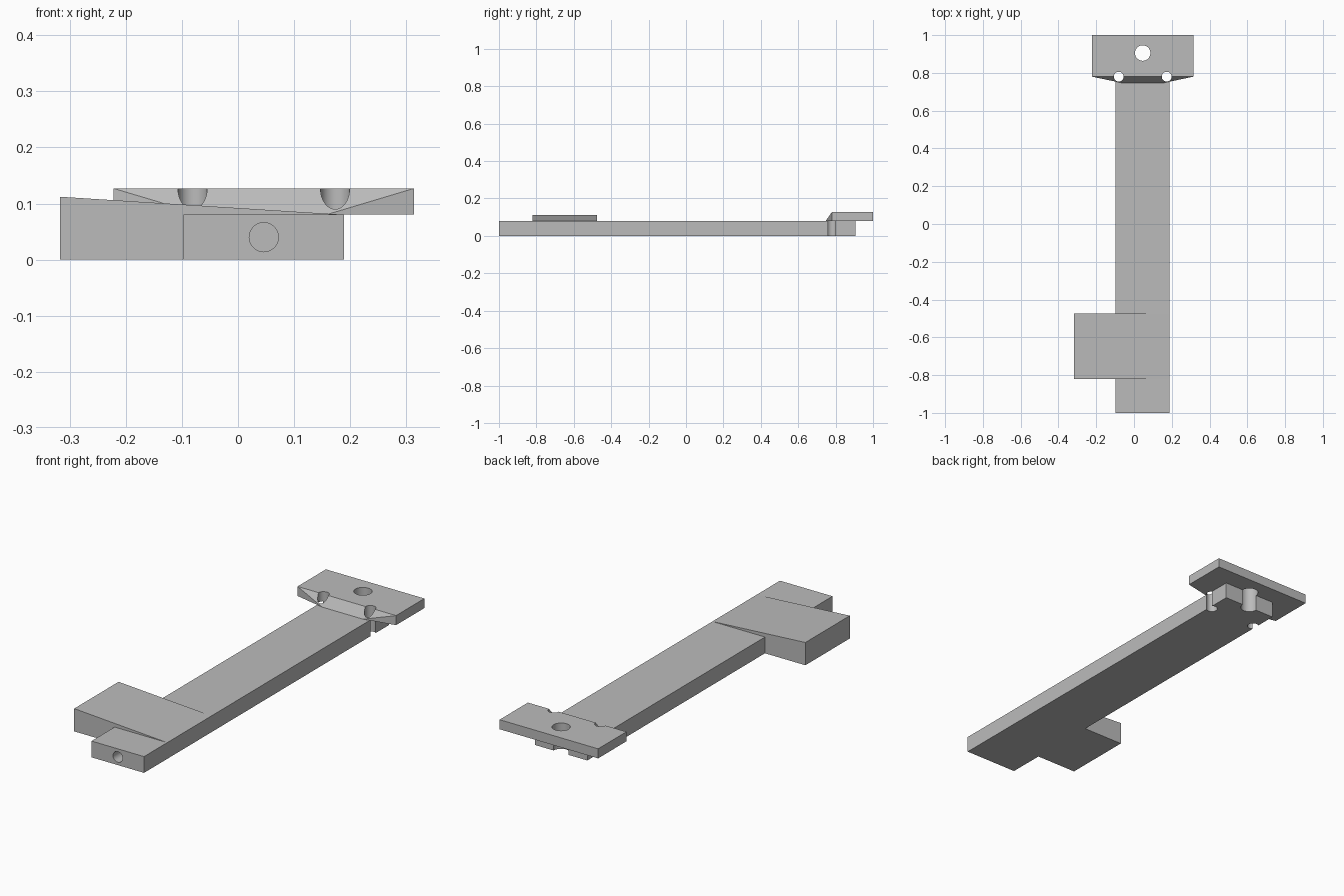
import bpy
import bmesh
from mathutils import Matrix, Vector

cube = bpy.data.objects.get("Cube")
if cube:
    bpy.data.objects.remove(cube, do_unlink=True)

grey = bpy.data.materials.new("plain grey")
grey.use_nodes = True
GREY = (0.5, 0.5, 0.5, 1.0)
grey.diffuse_color = GREY
grey.node_tree.nodes["Principled BSDF"].inputs["Base Color"].default_value = GREY

BAR_LEFT, BAR_RIGHT, BAR_TOP = 0.189, -0.097, 0.08
MID_X = (BAR_LEFT + BAR_RIGHT) / 2
BAR_END = 0.905


def finish(name, bm):
    bmesh.ops.recalc_face_normals(bm, faces=bm.faces)
    mesh = bpy.data.meshes.new(name)
    bm.to_mesh(mesh)
    bm.free()
    mesh.materials.append(grey)
    obj = bpy.data.objects.new(name, mesh)
    bpy.context.collection.objects.link(obj)
    return obj


def prism(name, profile, y0, y1):
    """Extrude an (x, z) profile along y."""
    bm = bmesh.new()
    face = bm.faces.new([bm.verts.new((x, y0, z)) for x, z in profile])
    out = bmesh.ops.extrude_face_region(bm, geom=[face])
    moved = [v for v in out["geom"] if isinstance(v, bmesh.types.BMVert)]
    bmesh.ops.translate(bm, verts=moved, vec=(0, y1 - y0, 0))
    return finish(name, bm)


def cylinder(name, centre, radius, depth, axis="Z"):
    bm = bmesh.new()
    turn = Matrix.Rotation(1.5707963, 4, "X") if axis == "Y" else Matrix()
    bmesh.ops.create_cone(bm, cap_ends=True, segments=48, radius1=radius,
                          radius2=radius, depth=depth,
                          matrix=Matrix.Translation(centre) @ turn)
    obj = finish(name, bm)
    obj.hide_render = True
    return obj


def drill(obj, cutters):
    """Cut the holes, then smooth their walls."""
    bpy.ops.object.select_all(action="DESELECT")
    bpy.context.view_layer.objects.active = obj
    obj.select_set(True)
    for cutter in cutters:
        mod = obj.modifiers.new("hole", "BOOLEAN")
        mod.operation, mod.solver, mod.object = "DIFFERENCE", "EXACT", cutter
        bpy.ops.object.modifier_apply(modifier=mod.name)
    bpy.ops.object.shade_smooth_by_angle(angle=0.5)


# Long bar
bar = prism("bar", [(BAR_RIGHT, 0), (BAR_LEFT, 0), (BAR_LEFT, BAR_TOP),
                    (BAR_RIGHT, BAR_TOP)], -1, BAR_END)

# Side block with a sloped top that runs out at the far edge of the bar
prism("side_block", [(-0.317, 0), (BAR_RIGHT, 0), (BAR_RIGHT, BAR_TOP),
                     (BAR_LEFT, BAR_TOP), (-0.317, 0.112)], -0.82, -0.475)

# End plate: a slab whose front edge tapers down to a short lower lip
bm = bmesh.new()
points = [(MID_X + s * 0.268, y, z) for s in (-1, 1) for y in (0.78, 1)
          for z in (BAR_TOP, 0.127)]
points += [(MID_X + s * 0.111, 0.747, BAR_TOP) for s in (-1, 1)]
bmesh.ops.convex_hull(bm, input=[bm.verts.new(p) for p in points])
bmesh.ops.dissolve_limit(bm, angle_limit=0.01, verts=bm.verts, edges=bm.edges)
plate = finish("end_plate", bm)

# Holes: two edge holes and one centre hole through the plate and bar
through = [cylinder("edge_hole_cutter", Vector((MID_X + s * 0.127, 0.78, 0.05)),
                    0.026, 0.4) for s in (-1, 1)]
through.append(cylinder("centre_hole_cutter", Vector((MID_X, BAR_END, 0.05)),
                        0.041, 0.4))
bore = cylinder("front_bore_cutter", Vector((MID_X, -1, 0.04)), 0.026, 0.5, "Y")
drill(bar, through + [bore])
drill(plate, through)

for cutter in through + [bore]:
    bpy.data.objects.remove(cutter, do_unlink=True)
